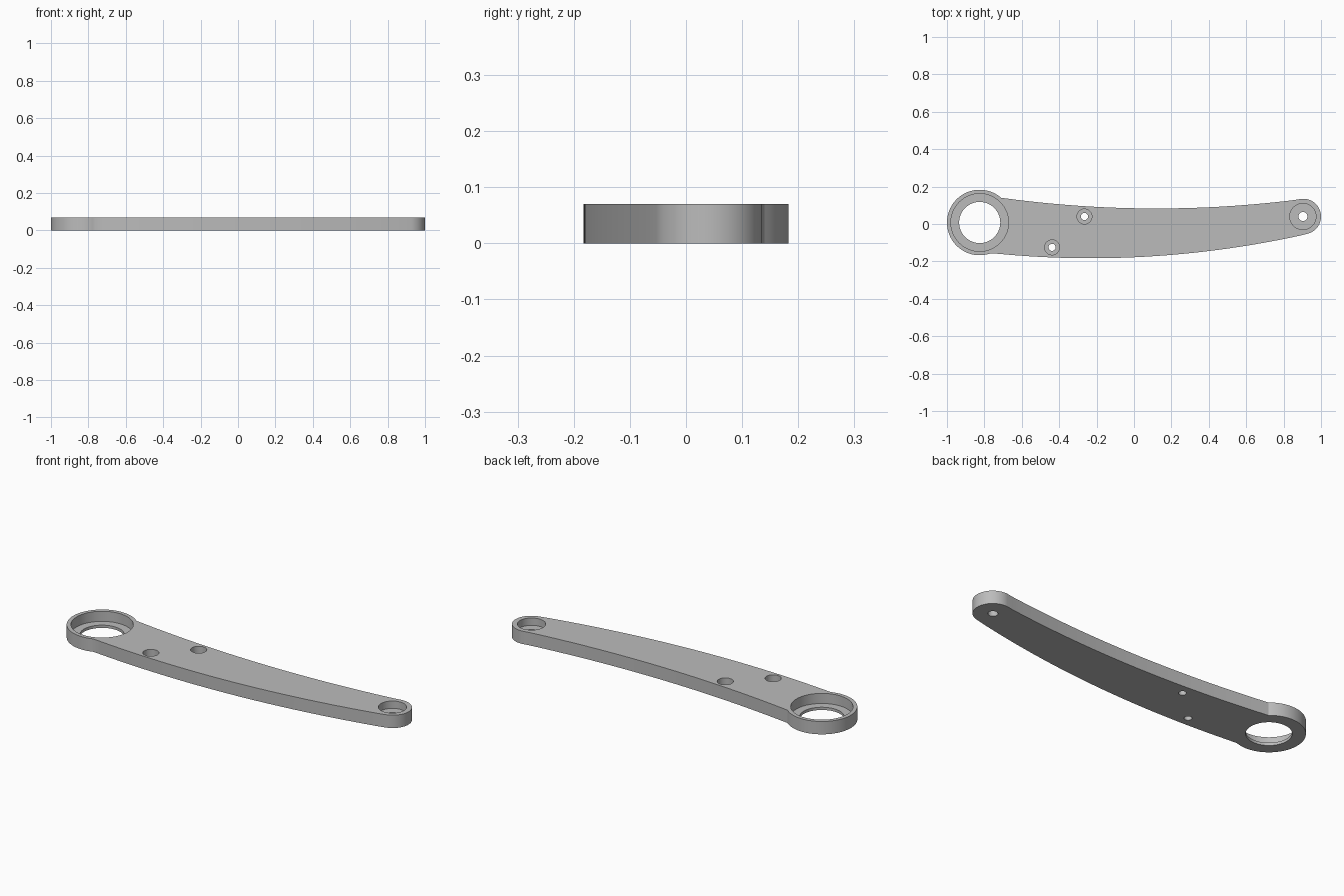
import bpy
import bmesh
from math import sin, cos, radians, pi

cube = bpy.data.objects.get("Cube")
if cube:
    bpy.data.objects.remove(cube, do_unlink=True)

THICK = 0.07

grey = bpy.data.materials.new("light_grey_metal")
grey.use_nodes = True
colour = (0.5, 0.5, 0.5, 1)
grey.diffuse_color = colour
grey.node_tree.nodes["Principled BSDF"].inputs["Base Color"].default_value = colour


def make_object(name, bm):
    bmesh.ops.recalc_face_normals(bm, faces=bm.faces)
    mesh = bpy.data.meshes.new(name)
    bm.to_mesh(mesh)
    bm.free()
    mesh.materials.append(grey)
    obj = bpy.data.objects.new(name, mesh)
    bpy.context.collection.objects.link(obj)
    return obj


def arc(cx, cy, r, start, end, steps):
    angles = [radians(start + (end - start) * i / steps) for i in range(steps + 1)]
    return [(cx + r * cos(a), cy + r * sin(a)) for a in angles]


def bow(x0, x1, mid, low, bend, steps=40):
    # Shallow bowed edge, without its end points (the arcs supply those)
    xs = [x0 + (x1 - x0) * i / steps for i in range(1, steps)]
    return [(x, low + bend * (x - mid) ** 2) for x in xs]


def stepped_drill(x, y, bore, hole, floor):
    # Revolved stepped profile: narrow through hole below a wide counterbore
    bm = bmesh.new()
    profile = [(0, -0.05), (hole, -0.05), (hole, floor),
               (bore, floor), (bore, 0.12), (0, 0.12)]
    verts = [bm.verts.new((r, 0, z)) for r, z in profile]
    edges = [bm.edges.new(pair) for pair in zip(verts, verts[1:])]
    bmesh.ops.spin(bm, geom=verts + edges, cent=(0, 0, 0), axis=(0, 0, 1),
                   angle=2 * pi, steps=64, use_merge=True)
    bmesh.ops.remove_doubles(bm, verts=bm.verts, dist=0.0001)
    bmesh.ops.translate(bm, verts=bm.verts, vec=(x, y, 0))
    drill = make_object("drill_cutter", bm)
    drill.hide_render = True
    return drill


# Lever arm outline: large hub, lower edge, small rounded tip, upper edge
outline = arc(-0.825, 0.008, 0.175, 49, 290, 64)
outline += bow(-0.765, 0.926, -0.23, -0.183, 0.0968)
outline += arc(0.905, 0.04, 0.095, -77.5, 97, 40)
outline += bow(0.893, -0.71, 0.12, 0.083, 0.083)

bm = bmesh.new()
base = bm.faces.new([bm.verts.new((x, y, 0)) for x, y in outline])
top = bmesh.ops.extrude_face_region(bm, geom=[base])["geom"]
bmesh.ops.translate(bm, vec=(0, 0, THICK),
                    verts=[v for v in top if isinstance(v, bmesh.types.BMVert)])
arm = make_object("lever_arm", bm)

# Counterbored holes: hub, tip and two screw holes
bpy.context.view_layer.objects.active = arm
for spec in [(-0.825, 0.008, 0.154, 0.11, 0.015),
             (0.903, 0.04, 0.07, 0.024, 0.03),
             (-0.265, 0.04, 0.04, 0.019, 0.03),
             (-0.438, -0.125, 0.04, 0.019, 0.03)]:
    drill = stepped_drill(*spec)
    cut = arm.modifiers.new("hole", "BOOLEAN")
    cut.operation = "DIFFERENCE"
    cut.solver = "EXACT"
    cut.object = drill
    bpy.ops.object.modifier_apply(modifier=cut.name)
    bpy.data.objects.remove(drill, do_unlink=True)

bpy.ops.object.select_all(action="DESELECT")
arm.select_set(True)
bpy.ops.object.shade_smooth_by_angle(angle=radians(25))
